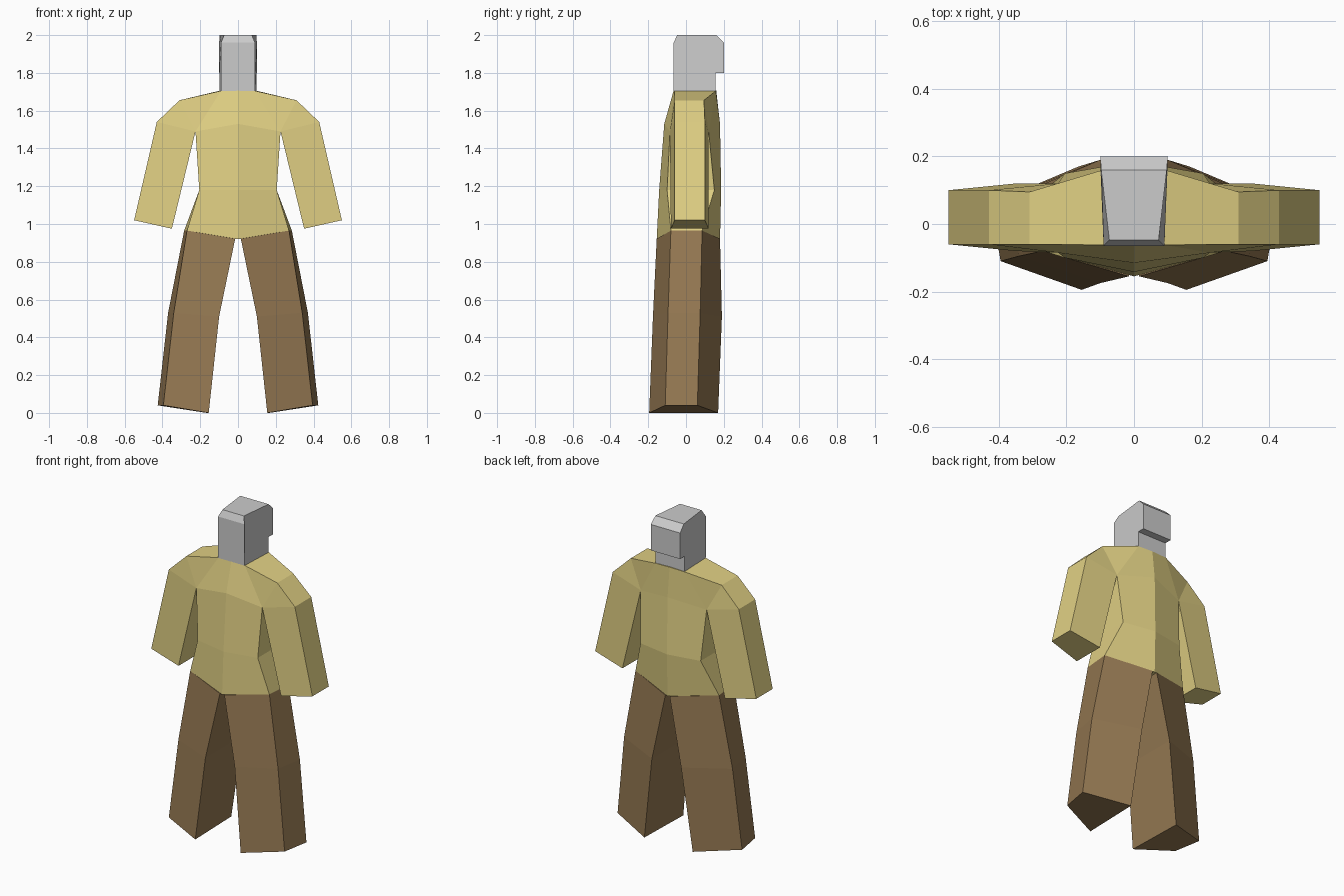
import bpy
import bmesh

if "Cube" in bpy.data.objects:
    bpy.data.objects.remove(bpy.data.objects["Cube"])


def material(name, color):
    mat = bpy.data.materials.new(name)
    mat.diffuse_color = (*color, 1)
    mat.use_nodes = True
    mat.node_tree.nodes["Principled BSDF"].inputs["Base Color"].default_value = mat.diffuse_color
    return mat


def finish(bm, name, mat=None):
    bmesh.ops.recalc_face_normals(bm, faces=bm.faces)
    mesh = bpy.data.meshes.new(name)
    bm.to_mesh(mesh)
    bm.free()
    obj = bpy.data.objects.new(name, mesh)
    bpy.context.collection.objects.link(obj)
    if mat:
        mesh.materials.append(mat)
    return obj


def shell(name, rows, panels, rim, mat):
    """Half a garment: rows pair a front (x, y, z) with a back (x, y, z) point.
    Panels are made front and back, the rim joins them, a mirror adds the other half."""
    bm = bmesh.new()
    front = [bm.verts.new((r[0], r[1], r[4])) for r in rows]
    back = [bm.verts.new((r[2], r[3], r[4])) for r in rows]
    for panel in panels:
        bm.faces.new([front[i] for i in panel])
        bm.faces.new([back[i] for i in reversed(panel)])
    for a, b in zip(rim, rim[1:]):
        bm.faces.new((front[b], front[a], back[a], back[b]))
    obj = finish(bm, name, mat)
    mirror = obj.modifiers.new("Mirror", 'MIRROR')
    mirror.merge_threshold = 0.001
    return obj


yellow = material("yellow_cloth", (0.75, 0.63, 0.23))
brown = material("brown_cloth", (0.30, 0.19, 0.085))

# Shirt with sleeves: front x, front y, back x, back y, z
shirt = [
    (0, -0.065, 0, 0.16, 1.708),         # 0 neck centre
    (0.09, -0.062, 0.10, 0.158, 1.705),  # 1 neck side
    (0.31, -0.06, 0.31, 0.095, 1.655),   # 2 shoulder
    (0.43, -0.06, 0.43, 0.10, 1.54),     # 3 upper arm
    (0.55, -0.06, 0.55, 0.10, 1.02),     # 4 outer cuff
    (0.35, -0.08, 0.35, 0.12, 0.975),    # 5 inner cuff
    (0.225, -0.085, 0.225, 0.12, 1.49),  # 6 armpit
    (0.205, -0.10, 0.205, 0.15, 1.18),   # 7 waist side
    (0.27, -0.08, 0.285, 0.085, 0.965),  # 8 hip
    (0, -0.155, 0, 0.18, 0.92),          # 9 hem centre
    (0, -0.142, 0, 0.186, 1.18),         # 10 waist centre
    (0, -0.115, 0, 0.18, 1.53),          # 11 chest centre
]
shell("shirt", shirt,
      [(0, 11, 6, 1), (1, 6, 2), (2, 6, 3), (3, 6, 5, 4), (11, 10, 7, 6), (10, 9, 8, 7)],
      list(range(10)), yellow)

# Trouser legs
trousers = [
    (0.27, -0.08, 0.285, 0.085, 0.965),
    (0.015, -0.155, 0.015, 0.18, 0.922),
    (0.34, -0.095, 0.37, 0.075, 0.53),
    (0.10, -0.175, 0.10, 0.19, 0.51),
    (0.395, -0.11, 0.425, 0.06, 0.04),
    (0.155, -0.195, 0.165, 0.17, 0.0),
]
shell("trousers", trousers, [(0, 2, 3, 1), (2, 4, 5, 3)], [0, 2, 4, 5, 3, 1, 0], brown)

# Head with an overhanging block: y, z, half width
profile = [
    (-0.065, 1.705, 0.09), (-0.065, 1.96, 0.09), (-0.047, 2.0, 0.073),
    (0.16, 2.0, 0.097), (0.2, 1.96, 0.10), (0.2, 1.8, 0.10),
    (0.155, 1.8, 0.099), (0.155, 1.705, 0.099),
]
bm = bmesh.new()
left, right = [[bm.verts.new((s * w, y, z)) for y, z, w in profile] for s in (-1, 1)]
bm.faces.new(left)
bm.faces.new(right[::-1])
for i in range(len(profile)):
    bm.faces.new((left[i - 1], left[i], right[i], right[i - 1]))
finish(bm, "head")
